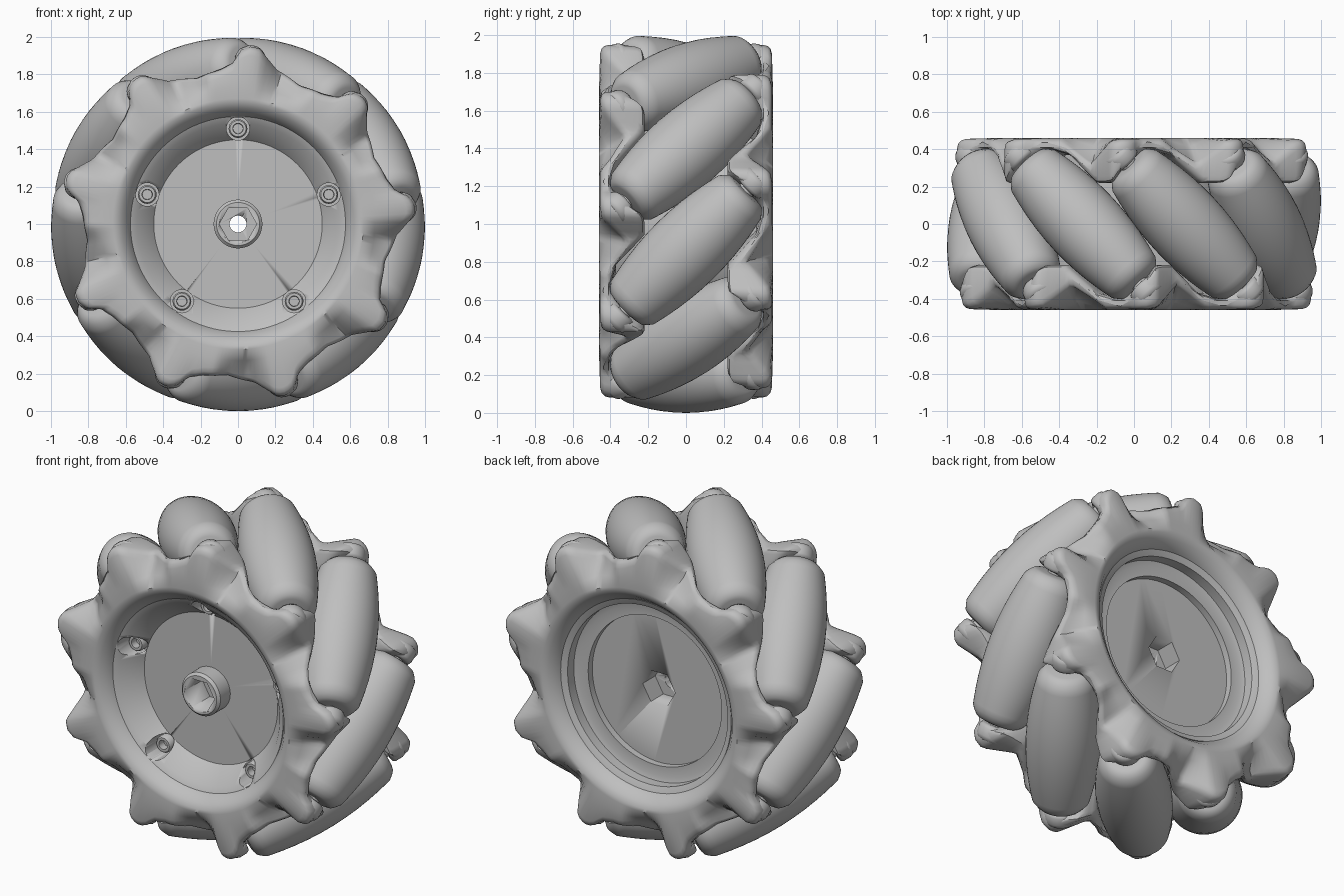
import bpy, bmesh, math
from mathutils import Vector, Matrix

if "Cube" in bpy.data.objects:
    bpy.data.objects.remove(bpy.data.objects["Cube"], do_unlink=True)

COUNT, PITCH = 9, 40
CENTRE = Vector((0, 0, 1))
AXLE = Vector((0, -1, 0))

grey = bpy.data.materials.new("light_grey")
grey.use_nodes = True
colour = (0.52, 0.52, 0.52, 1)
grey.diffuse_color = colour
grey.node_tree.nodes["Principled BSDF"].inputs["Base Color"].default_value = colour


def finish(name, bm, angle=35):
    bmesh.ops.recalc_face_normals(bm, faces=bm.faces)
    mesh = bpy.data.meshes.new(name)
    bm.to_mesh(mesh)
    bm.free()
    mesh.materials.append(grey)
    obj = bpy.data.objects.new(name, mesh)
    bpy.context.collection.objects.link(obj)
    bpy.ops.object.select_all(action="DESELECT")
    obj.select_set(True)
    bpy.context.view_layer.objects.active = obj
    bpy.ops.object.shade_smooth_by_angle(angle=math.radians(angle))
    return obj


def skin(bm, rings):
    """Join closed rings of vertices into one closed loop of quads."""
    for a, b in zip(rings, rings[1:] + rings[:1]):
        for i in range(len(a)):
            j = (i + 1) % len(a)
            bm.faces.new((a[i], a[j], b[j], b[i]))


def lathe(bm, profile, origin, axis, sides=48):
    """Turn (radius, distance along axis) points; the ends are capped."""
    turn = axis.to_track_quat("Z", "Y").to_matrix()
    rings = []
    for r, d in profile:
        rings.append([bm.verts.new(origin + turn @ Vector(
            (r * math.cos(math.tau * i / sides), r * math.sin(math.tau * i / sides), d)))
            for i in range(sides)])
    for a, b in zip(rings, rings[1:]):
        for i in range(sides):
            j = (i + 1) % sides
            bm.faces.new((a[i], a[j], b[j], b[i]))
    bm.faces.new(rings[0])
    bm.faces.new(rings[-1])


def polar(degrees, r, y):
    """Point at a clockwise angle from the top, seen from the front."""
    a = math.radians(degrees)
    return CENTRE + Vector((r * math.sin(a), y, r * math.cos(a)))


def lookup(table, x):
    for (x0, y0), (x1, y1) in zip(table, table[1:]):
        if x <= x1:
            return y0 + (y1 - y0) * (x - x0) / (x1 - x0)
    return table[-1][1]


# Rollers, barrel shaped so that together they follow the wheel's rim
MID, HALF, SLANT = 0.79, 0.45, math.sqrt(0.5)


def roller_frame(k):
    a = math.radians(20 + k * PITCH)
    axis = (Vector((math.cos(a), 0, -math.sin(a))) + AXLE) * SLANT
    return polar(20 + k * PITCH, MID, 0), axis


def barrel(s):
    return 1 - math.sqrt(MID ** 2 + s * s / 2)


end_radius = barrel(HALF)
half_profile = [(barrel(s), s) for s in (0, 0.08, 0.16, 0.24, 0.31, 0.37, 0.4)]
half_profile += [(end_radius - 0.05 + 0.05 * math.cos(t), HALF - 0.05 + 0.05 * math.sin(t))
                 for t in (math.pi / 6 * i for i in range(1, 4))]
roller_profile = [(r, -s) for r, s in reversed(half_profile[1:])] + half_profile
for k in range(COUNT):
    origin, axis = roller_frame(k)
    bm = bmesh.new()
    lathe(bm, roller_profile, origin, axis)
    finish("roller_%d" % (k + 1), bm)
    bm = bmesh.new()
    lathe(bm, [(0.045, -0.52), (0.045, 0.52)], origin, axis, 20)
    finish("roller_pin_%d" % (k + 1), bm)

# Side plates: scalloped rings with an ear at the end of every roller
rim = [(0, 0.95), (3, 0.945), (6, 0.9), (10, 0.85), (20, 0.81), (29, 0.83),
       (34, 0.86), (37, 0.93), (40, 0.95)]
inside = [(0, 0.3), (3, 0.23), (5, 0.22), (10, 0.22), (22, 0.37), (31, 0.405), (34, 0.38),
          (37, 0.34), (40, 0.3)]
recess = [(0, 0), (4, 0.01), (12, 0.12), (25, 0), (40, 0)]
EAR = 4


def plate_section(d):
    R, back, dip = lookup(rim, d), lookup(inside, d), lookup(recess, d)
    face = 0.455 - dip
    inner = min(back, 0.37)
    return [(0.57, inner), (0.57, 0.38), (0.62, 0.44), (0.65, 0.458),
            (0.67, 0.46), (0.73, 0.46 - dip * 0.4), (R - 0.045, face),
            (R - 0.02, face - 0.008), (R - 0.006, face - 0.022), (R, face - 0.045),
            (R, back + 0.035), (R - 0.01, back + 0.01), (R - 0.035, back), (0.62, inner)]


def side_plate(name, side):
    bm = bmesh.new()
    rings = []
    for i in range(240):
        angle = i * 1.5
        section = plate_section(angle % PITCH)
        rings.append([bm.verts.new(polar(side * (angle + EAR), r, -side * y))
                      for r, y in section])
    skin(bm, rings)
    finish(name, bm, 40)
    # Rounded knobs that carry the roller pins
    for k in range(COUNT):
        origin, axis = roller_frame(k)
        bm = bmesh.new()
        lathe(bm, [(0.065, 0.465), (0.08, 0.47), (0.088, 0.485), (0.088, 0.53),
                   (0.08, 0.55), (0.06, 0.56)], origin, axis * side, 28)
        finish("%s_ear_%d" % (name, k + 1), bm, 60)


side_plate("front_plate", 1)
side_plate("back_plate", -1)

# Hub drum with a dished front, a stepped back and a raised boss
bm = bmesh.new()
lathe(bm, [(0.115, 0.37), (0.13, 0.355), (0.13, 0.26), (0.45, 0.26), (0.54, 0.37),
           (0.585, 0.39), (0.585, -0.39), (0.56, -0.38), (0.54, -0.37), (0.54, -0.31),
           (0.51, -0.3), (0.45, -0.3), (0.45, -0.26)], CENTRE, AXLE, 96)
drum = finish("hub_drum", bm, 30)


def cut(origin, radius, near, far, sides):
    bm = bmesh.new()
    lathe(bm, [(radius, near), (radius, far)], origin, AXLE, sides)
    cutter = finish("cutter", bm)
    cutter.hide_render = True
    mod = drum.modifiers.new("cut", "BOOLEAN")
    mod.object, mod.operation, mod.solver = cutter, "DIFFERENCE", "EXACT"
    bpy.context.view_layer.objects.active = drum
    bpy.ops.object.modifier_apply(modifier=mod.name)
    bpy.data.objects.remove(cutter, do_unlink=True)


# Hexagon sockets, axle bore and screw holes
cut(CENTRE, 0.1, 0.2, 0.5, 6)
cut(CENTRE, 0.11, -0.5, -0.14, 6)
cut(CENTRE, 0.045, -0.4, 0.4, 24)
SCREWS = [polar(72 * k, 0.51, 0) for k in range(5)]
for spot in SCREWS:
    cut(spot, 0.062, 0.22, 0.5, 28)

# Cap screws with hexagon sockets
for k, spot in enumerate(SCREWS):
    bm = bmesh.new()
    lathe(bm, [(0.05, 0.21), (0.05, 0.285), (0.043, 0.295), (0.028, 0.295), (0.026, 0.25)],
          spot, AXLE, 24)
    finish("screw_%d" % (k + 1), bm)

for obj in bpy.context.selected_objects:
    obj.select_set(False)
